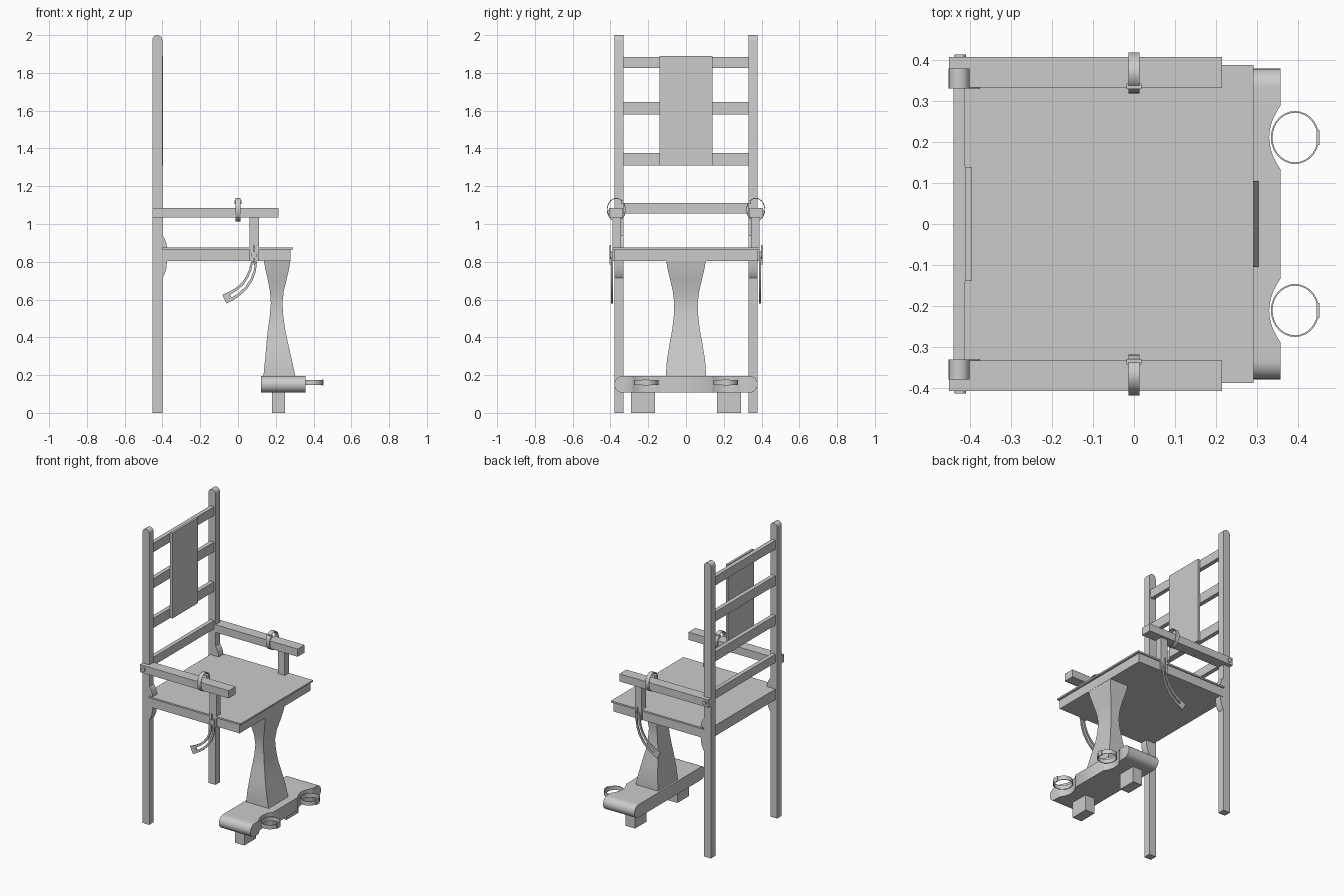
import bpy, bmesh, math

if "Cube" in bpy.data.objects:
    bpy.data.objects.remove(bpy.data.objects["Cube"])

SIDES = ((1, "left"), (-1, "right"))


def loft(name, rings, closed=False, smooth=False):
    """Skin a row of cross-sections; cap the ends unless closed into a loop."""
    bm = bmesh.new()
    vr = [[bm.verts.new(p) for p in r] for r in rings]
    n = len(vr[0])
    for i in range(len(vr) if closed else len(vr) - 1):
        a, b = vr[i], vr[(i + 1) % len(vr)]
        for j in range(n):
            k = (j + 1) % n
            bm.faces.new((a[j], a[k], b[k], b[j]))
    if not closed:
        bm.faces.new(vr[0])
        bm.faces.new(vr[-1])
    bmesh.ops.recalc_face_normals(bm, faces=bm.faces)
    me = bpy.data.meshes.new(name)
    bm.to_mesh(me)
    bm.free()
    ob = bpy.data.objects.new(name, me)
    bpy.context.collection.objects.link(ob)
    if smooth:
        bpy.ops.object.select_all(action='DESELECT')
        ob.select_set(True)
        bpy.context.view_layer.objects.active = ob
        bpy.ops.object.shade_smooth_by_angle(angle=math.radians(35))
    return ob


def box(name, x0, x1, y0, y1, z0, z1):
    return loft(name, [[(x0, y0, z), (x1, y0, z), (x1, y1, z), (x0, y1, z)] for z in (z0, z1)])


def plate(name, profile, y0, y1, smooth=False):
    """Extrude an x-z outline along y."""
    return loft(name, [[(x, y, z) for x, z in profile] for y in (y0, y1)], smooth=smooth)


def circle(cx, cz, r, n=16):
    return [(cx + r * math.cos(math.tau * i / n), cz + r * math.sin(math.tau * i / n)) for i in range(n)]


def band(name, point, ra, rb, width, t=0.004, n=28):
    """Elliptical strap; point(u, v, w) places in-plane u, v and axial w."""
    rings = []
    for i in range(n):
        c, s = math.cos(math.tau * i / n), math.sin(math.tau * i / n)
        rings.append([point((ra - d) * c, (rb - d) * s, w) for d, w in
                      ((0, -width / 2), (0, width / 2), (t, width / 2), (t, -width / 2))])
    return loft(name, rings, closed=True, smooth=True)


# Back posts: rounded tops and a swelling at seat height
top = [(-0.427 + 0.026 * math.cos(math.pi * i / 8), 1.974 + 0.026 * math.sin(math.pi * i / 8)) for i in range(9)]
post = [(-0.453, 0), (-0.401, 0), (-0.401, 0.715), (-0.393, 0.725), (-0.381, 0.755), (-0.376, 0.80),
        (-0.376, 0.875), (-0.381, 0.905), (-0.393, 0.93), (-0.401, 0.94)] + top
for s, side in SIDES:
    plate(side + "_back_post", post, s * 0.331, s * 0.379, smooth=True)

# Back slats and central back board
for i, (z0, z1) in enumerate(((1.825, 1.885), (1.58, 1.645), (1.31, 1.375), (1.055, 1.112))):
    box(f"back_slat_{i + 1}", -0.44, -0.412, -0.335, 0.335, z0, z1)
box("back_board", -0.412, -0.396, -0.139, 0.139, 1.31, 1.89)


# Seat: thin overhanging top over a thick body, notched around the posts
def slab(name, front, half, z0, z1):
    outline = [(front, -half), (front, half), (-0.4, half), (-0.4, 0.332),
               (-0.44, 0.332), (-0.44, -0.332), (-0.4, -0.332), (-0.4, -half)]
    loft(name, [[(x, y, z) for x, y in outline] for z in (z0, z1)])


slab("seat_top", 0.292, 0.388, 0.864, 0.875)
slab("seat_body", 0.278, 0.38, 0.803, 0.864)

# Slotted side strap path: x, z, half width
PATH = [(0.085, 0.855, 0.014), (0.085, 0.80, 0.016), (0.077, 0.755, 0.018), (0.06, 0.712, 0.02),
        (0.034, 0.673, 0.021), (0.0, 0.642, 0.023), (-0.038, 0.618, 0.025), (-0.072, 0.602, 0.026)]


def strip(name, first, last, a, b, s):
    rings = []
    for i in range(first, last + 1):
        x, z, w = PATH[i]
        p, q = PATH[max(i - 1, 0)], PATH[min(i + 1, len(PATH) - 1)]
        dx, dz = q[0] - p[0], q[1] - p[1]
        l = math.hypot(dx, dz)
        nx, nz = -dz / l, dx / l
        rings.append([(x + nx * w * k, s * y, z + nz * w * k)
                      for k, y in ((a, 0.387), (b, 0.387), (b, 0.396), (a, 0.396))])
    loft(name, rings, smooth=True)


for s, side in SIDES:
    # Arm rest with its support and bolt
    box(side + "_arm_rest", -0.452, 0.215, s * 0.333, s * 0.407, 1.034, 1.086)
    box(side + "_arm_support", 0.06, 0.11, s * 0.343, s * 0.39, 0.803, 1.034)
    plate(side + "_arm_bolt", circle(-0.424, 1.06, 0.014), s * 0.40, s * 0.414, smooth=True)
    # Wrist cuff with buckle
    band(side + "_wrist_cuff", lambda u, v, w: (w, s * 0.369 + u, 1.076 + v), 0.05, 0.062, 0.028)
    box(side + "_wrist_buckle", -0.018, 0.018, s * 0.33, s * 0.343, 1.105, 1.125)
    # Hanging strap: two strips joined at both ends, pinned at the top
    strip(side + "_strap_top", 0, 1, -1, 1, s)
    strip(side + "_strap_inner", 1, 6, -1, -0.35, s)
    strip(side + "_strap_outer", 1, 6, 0.35, 1, s)
    strip(side + "_strap_end", 6, 7, -1, 1, s)
    plate(side + "_strap_pin", circle(0.085, 0.835, 0.017), s * 0.386, s * 0.402, smooth=True)
    box(side + "_strap_lever", 0.082, 0.088, s * 0.398, s * 0.406, 0.785, 0.89)

# Waisted front pedestal: z, back x, front x, half width
PED = [(0.19, 0.135, 0.305, 0.105), (0.22, 0.137, 0.298, 0.105), (0.28, 0.143, 0.285, 0.101),
       (0.36, 0.15, 0.267, 0.088), (0.44, 0.158, 0.25, 0.073), (0.51, 0.168, 0.24, 0.065),
       (0.58, 0.174, 0.235, 0.062), (0.645, 0.169, 0.242, 0.07), (0.705, 0.158, 0.257, 0.084),
       (0.76, 0.145, 0.27, 0.097), (0.805, 0.137, 0.277, 0.105)]
loft("front_pedestal", [[(a, -w, z), (b, -w, z), (b, w, z), (a, w, z)] for z, a, b, w in PED], smooth=True)

# Foot rest: rounded ends and two ankle recesses along the front edge
R, CZ, ANKLE = 0.044, 0.151, 0.211
ends = [0.335 + R * math.sin(math.pi / 2 * i / 8) for i in range(9)]
recess = [ANKLE - 0.078 + 0.156 * i / 16 for i in range(17)]
half = recess + ends
rings = []
for y in [-v for v in reversed(half)] + half:
    h = max(math.sqrt(max(R * R - max(abs(y) - 0.335, 0) ** 2, 0)), 0.001)
    d = (abs(y) - ANKLE) / 0.078
    front = 0.358 - (0.028 * (1 - d * d) if abs(d) < 1 else 0)
    rings.append([(0.122, y, CZ - h), (front, y, CZ - h), (front, y, CZ + h), (0.122, y, CZ + h)])
loft("foot_rest", rings, smooth=True)

# Feet and ankle cuffs
for s, side in SIDES:
    box(side + "_foot", 0.18, 0.25, s * 0.165, s * 0.29, 0, 0.11)
    band(side + "_ankle_cuff", lambda u, v, w: (0.393 + u, s * ANKLE + v, 0.161 + w), 0.059, 0.0646, 0.028)
    box(side + "_ankle_buckle", 0.446, 0.453, s * ANKLE - 0.018, s * ANKLE + 0.018, 0.144, 0.178)
